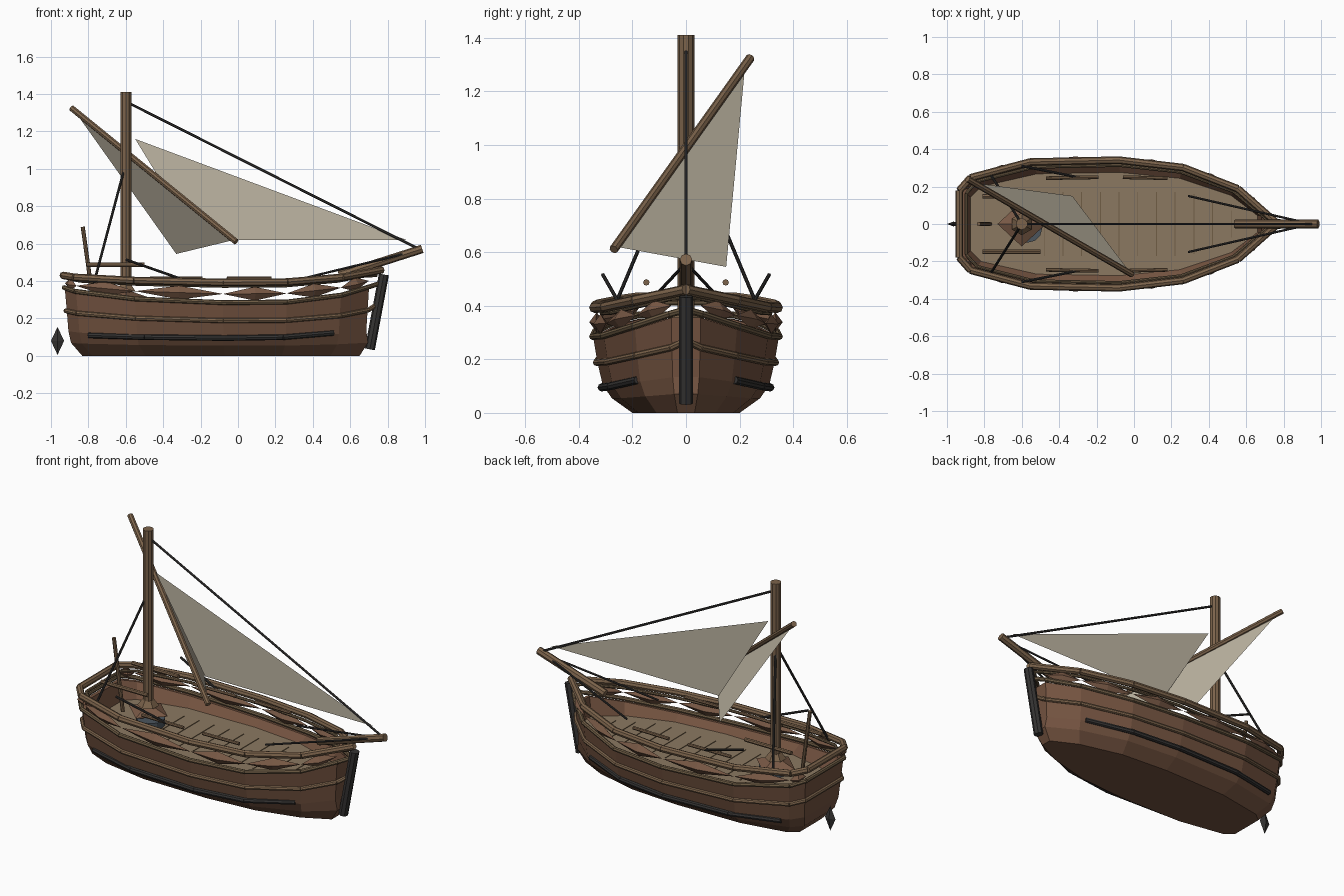
import bpy, bmesh
from mathutils import Vector, Matrix

if "Cube" in bpy.data.objects:
    bpy.data.objects.remove(bpy.data.objects["Cube"])

def mat(name, c):
    m = bpy.data.materials.new(name)
    m.diffuse_color = (*c, 1)
    m.use_nodes = True
    m.node_tree.nodes["Principled BSDF"].inputs["Base Color"].default_value = m.diffuse_color
    return m

BROWN = mat("hull_brown", (.17, .085, .05))
SHIELD = mat("panel_brown", (.19, .10, .06))
TAN = mat("spar_wood", (.20, .125, .07))
TRIM = mat("trim_wood", (.16, .11, .06))
DECK = mat("deck_wood", (.26, .19, .12))
SAIL = mat("canvas", (.52, .47, .37))
DARK = mat("dark_iron", (.035, .033, .032))
BLUE = mat("coil_grey", (.07, .09, .11))

def finish(bm, name, m):
    me = bpy.data.meshes.new(name)
    bmesh.ops.recalc_face_normals(bm, faces=bm.faces)
    bm.to_mesh(me)
    bm.free()
    me.materials.append(m)
    ob = bpy.data.objects.new(name, me)
    bpy.context.collection.objects.link(ob)
    return ob

def add_rod(bm, a, b, r, n=8, r2=None):
    a, b = Vector(a), Vector(b)
    d = b - a
    M = Matrix.Translation((a + b) / 2) @ d.to_track_quat('Z', 'Y').to_matrix().to_4x4()
    bmesh.ops.create_cone(bm, cap_ends=True, segments=n, radius1=r,
                          radius2=r if r2 is None else r2, depth=d.length, matrix=M)

def rod(name, a, b, r, m, n=8, r2=None):
    bm = bmesh.new()
    add_rod(bm, a, b, r, n, r2)
    return finish(bm, name, m)

def chain(name, pts, r, m, closed=False):
    """Straight rods joined end to end."""
    bm = bmesh.new()
    for a, b in zip(pts, pts[1:] + (pts[:1] if closed else [])):
        add_rod(bm, a, b, r)
    return finish(bm, name, m)

def flip(p):
    return (p[0], -p[1], p[2])

def pair(name, a, b, r, m):
    rod(name + "_left", a, b, r, m)
    rod(name + "_right", flip(a), flip(b), r, m)

def add_octa(bm, c, ax, ay, az):
    c = Vector(c)
    v = [bm.verts.new(c + s * Vector(w)) for w in (ax, ay, az) for s in (1, -1)]
    for i in (0, 1):
        for j in (2, 3):
            for k in (4, 5):
                bm.faces.new((v[i], v[j], v[k]))

def tri(name, pts):
    bm = bmesh.new()
    bm.faces.new([bm.verts.new(p) for p in pts])
    return finish(bm, name, SAIL)

# half plan of the hull with sheer (wale) and rail heights: x, y, wale z, rail z
PLAN = [(-.925, .18, .365, .43), (-.865, .25, .345, .42), (-.55, .335, .305, .403),
        (-.08, .345, .285, .393), (.26, .305, .288, .395), (.55, .19, .325, .42),
        (.70, .055, .37, .448)]

def loop(fn):
    """Full outline from the half plan: port side then mirrored starboard side."""
    h = [fn(*p) for p in PLAN]
    return h + [flip(p) for p in reversed(h)]

# hull: stacked outlines, then the inner wall down to the deck
LEVELS = [(.90, .58, 0), (.965, .80, .19), (.98, .90, .36), (.99, .96, .67),
          (1, 1, .96), (.975, .95, .96)]
DECK_Z = .24
bm = bmesh.new()
rings = [[bm.verts.new(p) for p in loop(lambda x, y, h, r: (x * sx + .02 * (sx < .97) * (x > .6), y * sy, h * t))]
         for sx, sy, t in LEVELS]
rings.append([bm.verts.new(p) for p in loop(lambda x, y, h, r: (x * .945, y * .8, DECK_Z))])
for A, B in zip(rings, rings[1:]):
    for i in range(len(A)):
        j = (i + 1) % len(A)
        bm.faces.new((A[i], A[j], B[j], B[i]))
bm.faces.new(rings[0])
bm.faces.new(rings[-1])
finish(bm, "hull", BROWN)

# deck and plank seams
bm = bmesh.new()
bm.faces.new([bm.verts.new(p) for p in loop(lambda x, y, h, r: (x * .945, y * .8, DECK_Z + .004))])
finish(bm, "deck", DECK)
bm = bmesh.new()
for i in range(11):
    x = -.48 + i * .1
    w = .17 if x < .3 else .17 - (x - .3) * .45
    M = Matrix.Translation((x, 0, DECK_Z + .005)) @ Matrix.Diagonal((.005, 2 * w, .004, 1))
    bmesh.ops.create_cube(bm, size=1, matrix=M)
finish(bm, "deck_seams", TRIM)

# wales and top rail running round the hull
def around(name, fn, bow, r, m):
    h = [fn(*p) for p in PLAN] + [bow]
    chain(name, h + [flip(p) for p in reversed(h[:-1])], r, m, True)

around("upper_wale", lambda x, y, h, r: (x * 1.005, y * 1.01, h), (.75, 0, .385), .013, TRIM)
around("middle_wale", lambda x, y, h, r: (x * .995, y * .97, h * .66), (.735, 0, .27), .013, TAN)
around("top_rail", lambda x, y, h, r: (x * 1.01, y * .99, r), (.77, 0, .46), .02, TAN)
around("inner_rail", lambda x, y, h, r: (x * .97, y * .91, r - .02), (.74, 0, .43), .009, TRIM)

# dark lower strakes
low = [(-.80, .235, .11), (-.50, .305, .1), (-.07, .315, .095), (.24, .28, .1), (.51, .18, .123)]
chain("lower_strake_left", low, .015, DARK)
chain("lower_strake_right", [flip(p) for p in low], .015, DARK)

# faceted bulwark panels between wale and rail
bm = bmesh.new()
pts = loop(lambda x, y, h, r: (x, y * .98, (h + r) / 2 - .008))
for i, (a, b) in enumerate(zip(pts, pts[1:])):
    if i == len(PLAN) - 1:
        continue
    a, b = Vector(a), Vector(b)
    d = (b - a) / 2
    add_octa(bm, (a + b) / 2, d, d.cross(Vector((0, 0, 1))).normalized() * .028, (0, 0, .037))
finish(bm, "bulwark_panels", SHIELD)

# stem post and rudder
rod("stem_post", (.705, 0, .035), (.78, 0, .435), .027, DARK)
bm = bmesh.new()
add_octa(bm, (-.965, 0, .08), (.035, 0, 0), (0, .013, 0), (0, 0, .075))
finish(bm, "rudder", DARK)

# mast with its step, block and rope coil
MX = -.6
rod("mast", (MX, 0, DECK_Z), (MX, 0, 1.41), .031, TAN, 10)
rod("mast_collar", (MX, 0, .345), (MX, 0, .385), .06, TAN, 6, .03)
bm = bmesh.new()
add_octa(bm, (MX, 0, .31), (.13, 0, 0), (0, .12, 0), (0, 0, .045))
finish(bm, "mast_block", SHIELD)
rod("rope_coil", (-.57, -.02, DECK_Z), (-.57, -.02, .285), .08, BLUE, 12)

# spars and sails
rod("yard", (-.89, .24, 1.325), (-.01, -.27, .61), .017, TAN)
rod("bowsprit", (.54, 0, .43), (.985, 0, .572), .023, TAN)
tri("lateen_sail", [(-.86, .22, 1.29), (-.02, -.26, .62), (-.33, .15, .545)])
tri("jib_sail", [(-.55, 0, 1.16), (.90, 0, .62), (-.22, 0, .62)])

# rigging
rod("forestay", (MX, 0, 1.36), (.96, 0, .575), .007, DARK, 6)
pair("backstay", (MX, 0, 1.03), (-.77, .27, .39), .007, DARK)
pair("bow_rope", (.29, .15, .40), (.95, 0, .56), .006, DARK)
pair("cleat_pole", (-.6, .31, .515), (-.3, .25, .41), .007, DARK)

# tiller, stern handrails and stowed oars
rod("tiller", (-.77, 0, .26), (-.83, 0, .69), .011, TAN)
pair("stern_handrail", (-.81, .148, .487), (-.5, .148, .487), .012, TAN)
pair("oar_aft", (-.47, .245, .413), (-.19, .25, .413), .01, TAN)
pair("oar_fore", (-.06, .25, .413), (.18, .245, .413), .01, TAN)
